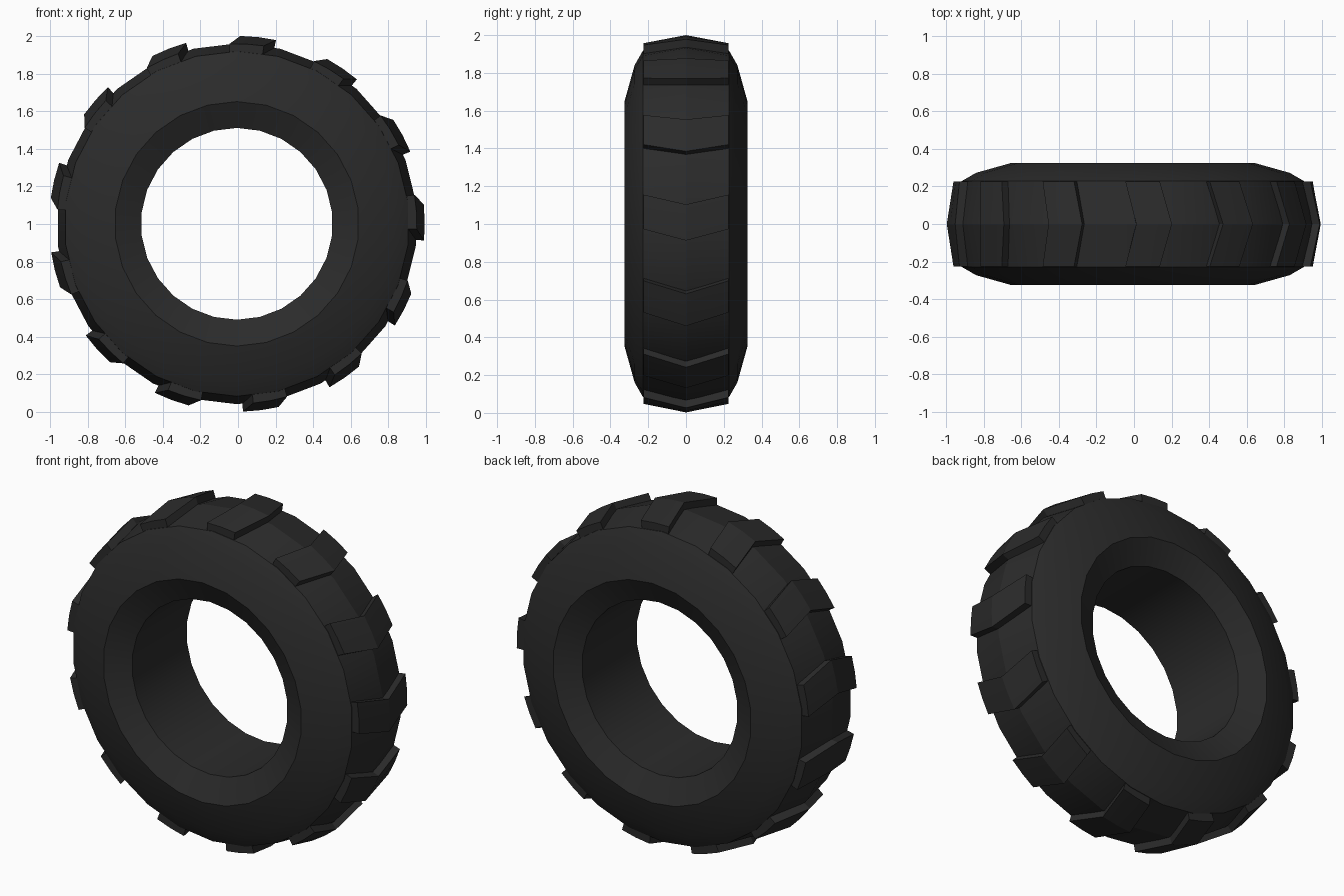
import bpy, bmesh, math

if "Cube" in bpy.data.objects:
    bpy.data.objects.remove(bpy.data.objects["Cube"])

CX, CZ = -0.006, 1.001
SIDES, LUGS = 26, 13

rubber = bpy.data.materials.new("black_rubber")
rubber.diffuse_color = (0.024, 0.024, 0.024, 1)
rubber.use_nodes = True
rubber.node_tree.nodes["Principled BSDF"].inputs["Base Color"].default_value = rubber.diffuse_color


def point(y, r, deg):
    a = math.radians(deg)
    return (CX + r * math.cos(a), y, CZ + r * math.sin(a))


def finish(bm, name):
    bmesh.ops.recalc_face_normals(bm, faces=bm.faces)
    mesh = bpy.data.meshes.new(name)
    bm.to_mesh(mesh)
    bm.free()
    mesh.materials.append(rubber)
    obj = bpy.data.objects.new(name, mesh)
    bpy.context.collection.objects.link(obj)
    bpy.ops.object.select_all(action='DESELECT')
    obj.select_set(True)
    bpy.context.view_layer.objects.active = obj
    bpy.ops.object.shade_smooth_by_angle(angle=math.radians(20))
    return obj


# Tyre carcass: closed (y, radius) section swept around the axle
half = [(0.255, 0.51), (0.325, 0.65), (0.272, 0.84), (0.228, 0.917)]
section = half + [(0, 0.959)] + [(-y, r) for y, r in reversed(half)]
bm = bmesh.new()
rings = [[bm.verts.new(point(y, r, 90 + 360 * i / SIDES)) for y, r in section]
         for i in range(SIDES)]
n = len(section)
for i in range(SIDES):
    a, b = rings[i], rings[(i + 1) % SIDES]
    for j in range(n):
        k = (j + 1) % n
        bm.faces.new((a[j], a[k], b[k], b[j]))
finish(bm, "tyre_carcass")

# Chevron tread lugs: raised blocks, swept forward at the crown
bm = bmesh.new()
for i in range(LUGS):
    base = 360 * i / LUGS + 0.4
    # columns across the width: (y, top radius, angular shift)
    cols = [(-0.225, 0.957, 3.4), (0, 0.999, 0), (0.225, 0.957, 3.4)]
    top, low = [], []
    for y, r, shift in cols:
        angles = [base + shift + d for d in (-5.5, 0, 5.5)]
        top.append([bm.verts.new(point(y, r, a)) for a in angles])
        low.append([bm.verts.new(point(y, r - 0.055, a)) for a in angles])
    for c in range(2):
        for s in range(2):
            for g in (top, low):
                bm.faces.new((g[c][s], g[c + 1][s], g[c + 1][s + 1], g[c][s + 1]))
        for s in (0, 2):
            bm.faces.new((top[c][s], top[c + 1][s], low[c + 1][s], low[c][s]))
    for c in (0, 2):
        for s in range(2):
            bm.faces.new((top[c][s], top[c][s + 1], low[c][s + 1], low[c][s]))
finish(bm, "tread_lugs")
